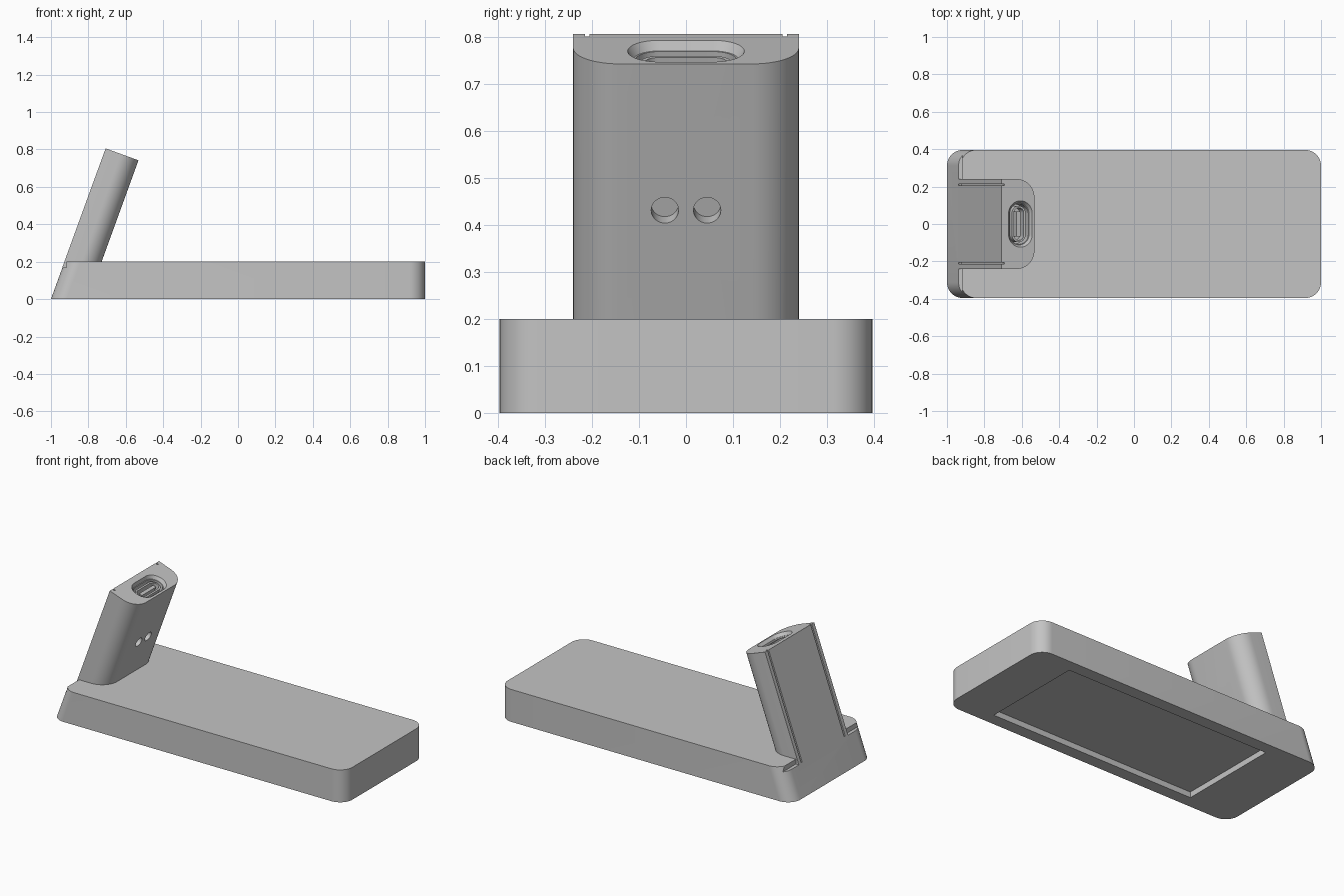
import bpy, bmesh, math
from mathutils import Matrix

cube = bpy.data.objects.get("Cube")
if cube:
    bpy.data.objects.remove(cube, do_unlink=True)

TILT = math.radians(20)
# Post frame: origin at the rear foot, local x = depth, local z = along the post
POST = Matrix.Translation((-1, 0, 0)) @ Matrix.Rotation(TILT, 4, 'Y')
TOP = 0.857          # post length along its axis
DEPTH = 0.186        # post thickness

grey = bpy.data.materials.new("plain grey")
grey.use_nodes = True
grey.diffuse_color = (0.55, 0.55, 0.55, 1)
grey.node_tree.nodes["Principled BSDF"].inputs["Base Color"].default_value = (0.55, 0.55, 0.55, 1)


def outline(x0, x1, half, r, back_round=True, steps=12):
    """Rounded rectangle, with optional sharp corners on the -x side."""
    pts = []
    corners = [(x1, half, 0), (x0, half, 90), (x0, -half, 180), (x1, -half, 270)]
    for cx, cy, start in corners:
        if r == 0 or (cx == x0 and not back_round):
            pts.append((cx, cy))
            continue
        ox = cx - math.copysign(r, cx - (x0 + x1) / 2)
        oy = cy - math.copysign(r, cy)
        for i in range(steps + 1):
            a = math.radians(start + 90 * i / steps)
            pts.append((ox + r * math.cos(a), oy + r * math.sin(a)))
    return pts


def prism(name, pts, z0, z1, frame=Matrix(), top_pts=None, shift=(0, 0)):
    """Closed solid between a lower and an upper outline."""
    bm = bmesh.new()
    low = [bm.verts.new((x + shift[0], y + shift[1], z0)) for x, y in pts]
    high = [bm.verts.new((x + shift[0], y + shift[1], z1)) for x, y in top_pts or pts]
    bm.faces.new(low[::-1])
    bm.faces.new(high)
    n = len(low)
    for i in range(n):
        j = (i + 1) % n
        bm.faces.new((low[i], low[j], high[j], high[i]))
    bmesh.ops.remove_doubles(bm, verts=bm.verts, dist=1e-6)
    bmesh.ops.recalc_face_normals(bm, faces=bm.faces)
    bm.transform(frame)
    mesh = bpy.data.meshes.new(name)
    bm.to_mesh(mesh)
    bm.free()
    mesh.materials.append(grey)
    ob = bpy.data.objects.new(name, mesh)
    bpy.context.collection.objects.link(ob)
    return ob


def combine(ob, other, operation='DIFFERENCE'):
    """Apply a boolean and drop the helper."""
    bpy.context.view_layer.objects.active = ob
    mod = ob.modifiers.new("cut", 'BOOLEAN')
    mod.operation, mod.object, mod.solver = operation, other, 'EXACT'
    bpy.ops.object.modifier_apply(modifier=mod.name)
    bpy.data.objects.remove(other, do_unlink=True)


def smooth(ob):
    bpy.ops.object.select_all(action='DESELECT')
    ob.select_set(True)
    bpy.context.view_layer.objects.active = ob
    bpy.ops.object.shade_smooth_by_angle(angle=math.radians(25))


# Base slab with rounded corners and a slanted rear end
slab = outline(-1, 1, 0.396, 0.085)
slanted = [(x + 0.2 * math.tan(TILT) if x < 0 else x, y) for x, y in slab]
body = prism("stand_body", slab, 0, 0.2, top_pts=slanted)

# Low ledges beside the post, and the recess underneath
for side in (-1, 1):
    combine(body, prism("ledge_cut", outline(-1.1, -0.918, 0.1, 0), 0.17, 0.3,
                        shift=(0, side * 0.34)))
combine(body, prism("underside_cut", outline(-0.67, 0.73, 0.32, 0), -0.1, 0.035))

# Leaning post: flat back, rounded front edges
combine(body, prism("post", outline(-0.001, DEPTH, 0.24, 0.1, False), 0.181, TOP, POST), 'UNION')

# Grooves along the back of the post
for side in (-1, 1):
    combine(body, prism("groove_cut", outline(-0.05, 0.015, 0.005, 0), 0.185, TOP + 0.1,
                        POST, shift=(0, side * 0.21)))

# Twin blind holes in the front of the post
across = POST @ Matrix.Translation((DEPTH - 0.04, 0, 0.526)) @ Matrix.Rotation(math.pi / 2, 4, 'Y')
for side in (-1, 1):
    combine(body, prism("hole_cut", outline(-0.029, 0.029, 0.029, 0.029), 0, 0.1,
                        across, shift=(0, side * 0.045)))


# Socket in the top of the post: bevelled mouth, then a straight well
def pill(half_x, half_y):
    return outline(-half_x, half_x, half_y, half_x * 0.999)


MID = (0.106, 0)
combine(body, prism("mouth_cut", pill(0.056, 0.112), TOP - 0.02, TOP + 0.02, POST,
                    pill(0.078, 0.136), MID))
combine(body, prism("well_cut", pill(0.052, 0.108), TOP - 0.1, TOP, POST, shift=MID))
smooth(body)

# Connector inside the socket: hollow shell with a tongue
shell = prism("connector_shell", pill(0.038, 0.097), TOP - 0.105, TOP - 0.025, POST, shift=MID)
combine(shell, prism("shell_cut", pill(0.028, 0.087), TOP - 0.09, TOP, POST, shift=MID))
smooth(shell)
prism("connector_tongue", outline(-0.01, 0.01, 0.068, 0), TOP - 0.095, TOP - 0.03, POST, shift=MID)
